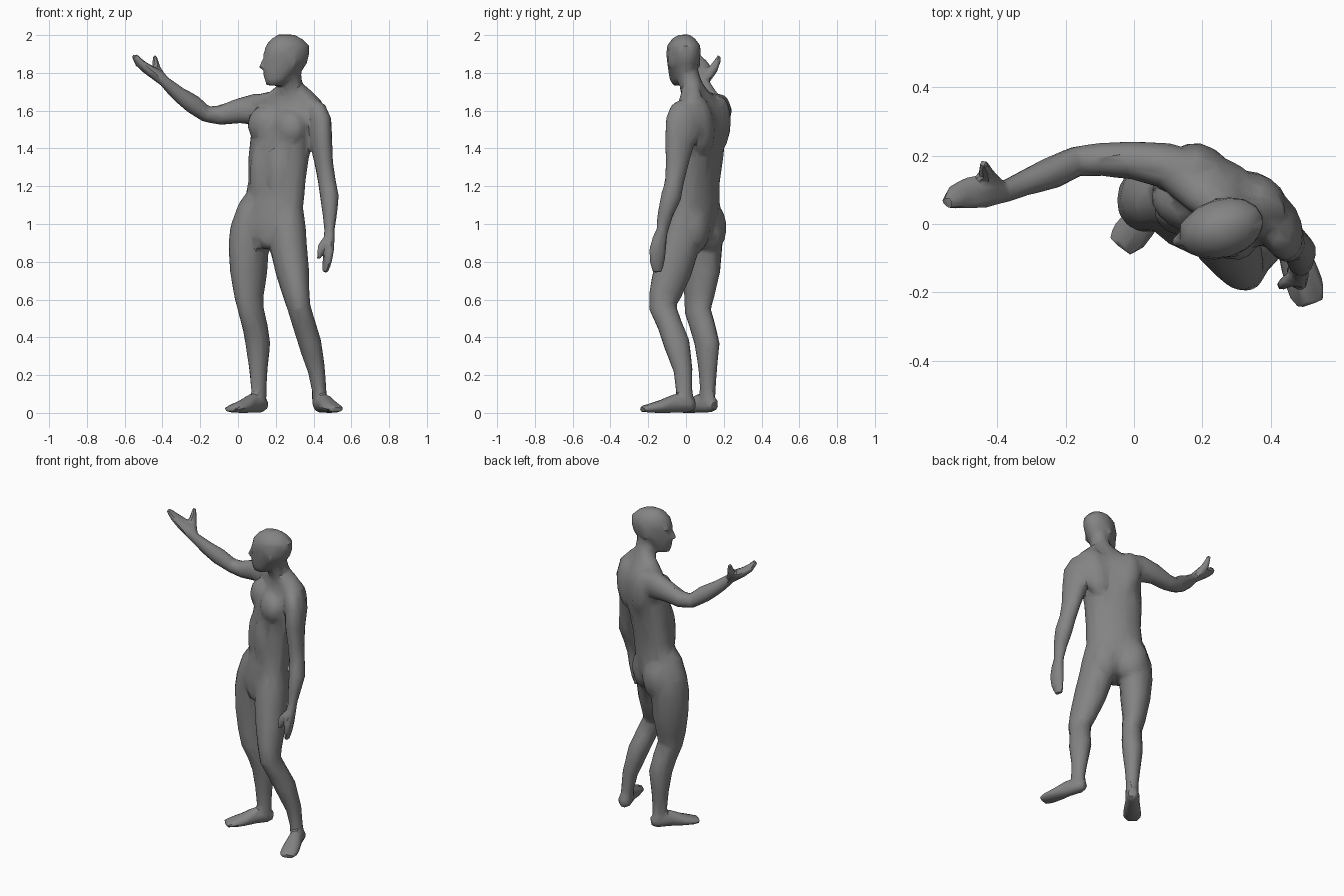
import bpy, bmesh
from math import sin, cos, pi
from mathutils import Vector as V, Matrix

bm = bmesh.new()
U = V((0.84, -0.54, 0))    # torso: towards its left side
F = V((-0.54, -0.84, 0))   # torso: forward
HF = V((-0.95, -0.3, 0))   # head: forward
HU = V((0.3, -0.95, 0))    # head: towards its left side
UP = V((0, 0, 1))


def loft(side, rows, flat=False, n=16):
    """Closed tube through elliptical sections (x, y, z, half width, half depth)."""
    pts = [V(r[:3]) for r in rows]
    rings = []
    for i, r in enumerate(rows):
        t = UP if flat else (pts[min(i + 1, len(pts) - 1)] - pts[max(i - 1, 0)]).normalized()
        u = V(side)
        u = (u - t * u.dot(t)).normalized()
        v = t.cross(u)
        rings.append([bm.verts.new(pts[i] + u * r[3] * cos(2 * pi * k / n) + v * r[4] * sin(2 * pi * k / n))
                      for k in range(n)])
    for a, b in zip(rings, rings[1:]):
        for k in range(n):
            bm.faces.new((a[k], a[(k + 1) % n], b[(k + 1) % n], b[k]))
    bm.faces.new(rings[0][::-1])
    bm.faces.new(rings[-1])


def blob(c, size, u=U, f=F, tilt=0.0):
    """Ellipsoid muscle, size along side / forward / up."""
    m = Matrix((u.normalized(), f.normalized(), UP)).transposed().to_4x4()
    m = Matrix.Translation(c) @ m @ Matrix.Rotation(tilt, 4, 'Y') @ Matrix.Diagonal((*size, 1))
    bmesh.ops.create_uvsphere(bm, u_segments=14, v_segments=9, radius=1, matrix=m)


# torso and neck
loft(U, [(.155, .03, .87, .09, .07), (.16, .04, .93, .165, .11), (.168, .045, 1.02, .185, .122),
         (.193, .045, 1.12, .172, .112), (.205, .05, 1.22, .167, .109), (.215, .06, 1.35, .175, .119),
         (.235, .066, 1.47, .182, .125), (.25, .072, 1.56, .195, .116), (.257, .08, 1.62, .183, .092),
         (.265, .06, 1.68, .12, .068), (.275, .035, 1.72, .07, .066), (.275, .01, 1.78, .06, .066),
         (.275, .0, 1.84, .055, .06)], flat=True)

# paired chest, shoulder blade, buttock and belly masses
for s in (-1, 1):
    blob(V((.238, .065, 1.515 - s * .01)) + U * s * .075 + F * .063, (.10, .068, .10))
    blob(V((.25, .072, 1.52)) + U * s * .09 - F * (.06 + s * .008), (.09, .065, .16), tilt=s * .2)
    blob(V((.168, .05, .98)) + U * s * .08 - F * .038, (.10, .087, .14))
    blob(V((.205, .057, 1.25)) + U * s * .05 + F * .07, (.07, .055, .19))
blob(V((.155, -.045, .92)), (.035, .035, .045))

# shoulder slopes
loft(F, [(.29, .03, 1.745, .045, .03), (.345, .025, 1.685, .06, .04), (.41, .015, 1.615, .065, .045)])
loft(F, [(.26, .05, 1.735, .045, .03), (.20, .085, 1.66, .06, .05), (.12, .15, 1.632, .06, .057)])

# head
loft(HU, [(.19, -.035, 1.732, .033, .04), (.21, -.03, 1.765, .055, .072), (.236, -.02, 1.81, .07, .105),
          (.25, -.015, 1.85, .08, .119), (.257, -.013, 1.90, .088, .126), (.262, -.012, 1.945, .085, .119),
          (.258, -.012, 1.98, .06, .085), (.254, -.012, 2.003, .028, .045)], flat=True)
# nose, brow, chin, mouth and ears
loft(HU, [(.15, -.045, 1.89, .012, .014), (.138, -.048, 1.855, .016, .018), (.132, -.05, 1.828, .023, .024),
          (.15, -.045, 1.812, .016, .014)], flat=True)
blob(V((.155, -.042, 1.892)), (.055, .02, .014), HU, HF)
blob(V((.165, -.042, 1.752)), (.026, .02, .018), HU, HF)
blob(V((.15, -.046, 1.788)), (.028, .016, .014), HU, HF)
for s in (-1, 1):
    blob(V((.27, -.01, 1.86)) + HU * s * .08, (.012, .022, .035), HU, HF)

# raised arm with open hand
loft(UP, [(.17, .14, 1.60, .088, .07), (.09, .172, 1.607, .084, .067), (0, .186, 1.598, .066, .056),
          (-.10, .189, 1.575, .051, .049), (-.17, .183, 1.583, .044, .045), (-.24, .15, 1.635, .051, .048),
          (-.32, .12, 1.692, .041, .038), (-.39, .09, 1.755, .029, .032), (-.43, .095, 1.79, .033, .048),
          (-.48, .092, 1.82, .028, .049), (-.52, .08, 1.852, .024, .039), (-.55, .06, 1.894, .014, .021)])
loft(UP, [(-.40, .105, 1.77, .03, .026), (-.432, .145, 1.82, .026, .024), (-.442, .18, 1.89, .014, .013)])

# hanging arm with relaxed hand
loft((1, .3, 0), [(.385, .005, 1.635, .035, .06), (.405, .003, 1.605, .058, .088), (.428, -.008, 1.54, .064, .104),
                  (.44, -.035, 1.43, .057, .081), (.455, -.047, 1.32, .048, .062), (.47, -.06, 1.23, .047, .052),
                  (.485, -.08, 1.14, .049, .055), (.486, -.11, 1.05, .038, .043), (.484, -.125, .97, .027, .032),
                  (.482, -.14, .92, .029, .04), (.48, -.15, .86, .027, .047), (.472, -.153, .80, .023, .042),
                  (.46, -.15, .743, .015, .026)])
loft((1, 0, 0), [(.475, -.15, .925, .02, .022), (.437, -.175, .88, .019, .018), (.427, -.18, .812, .012, .013)])

# legs, hip to ankle
loft((.75, -.66, 0), [(.125, .075, 1.17, .065, .068), (.092, .082, 1.08, .088, .1), (.066, .088, .97, .102, .114),
                      (.056, .084, .88, .1, .116), (.057, .08, .75, .09, .11), (.058, .07, .62, .07, .09),
                      (.07, .062, .54, .061, .077), (.092, .09, .45, .062, .072), (.106, .113, .36, .062, .07),
                      (.108, .115, .22, .046, .051), (.11, .115, .12, .038, .044), (.11, .11, .04, .04, .045)])
loft((.97, .25, 0), [(.275, .015, 1.13, .065, .07), (.265, -.005, 1.06, .085, .09), (.262, -.02, .97, .098, .105),
                     (.267, -.037, .88, .098, .109), (.288, -.072, .75, .088, .103), (.308, -.11, .63, .07, .088),
                     (.322, -.124, .56, .062, .074), (.348, -.09, .475, .062, .066), (.38, -.05, .37, .062, .071),
                     (.416, -.015, .22, .046, .051), (.43, -.01, .12, .038, .044), (.432, 0, .04, .04, .045)])

# feet, heel to toe
for heel, toe in (((.143, .157), (-.042, -.068)), ((.423, .047), (.519, -.235))):
    a, b = V((*heel, 0)), V((*toe, 0))
    d = (b - a).normalized()
    loft(d.cross(UP), [(*(a.lerp(b, t)[:2]), z, w, h) for t, z, w, h in
                       ((0, .042, .026, .03), (.12, .045, .042, .045), (.4, .05, .043, .05),
                        (.62, .034, .053, .036), (.85, .024, .057, .024), (1, .02, .042, .017))])

bmesh.ops.recalc_face_normals(bm, faces=bm.faces)
me = bpy.data.meshes.new("body")
bm.to_mesh(me)
bm.free()
body = bpy.data.objects.new("body", me)
bpy.context.collection.objects.link(body)
bpy.context.view_layer.objects.active = body
body.select_set(True)

# fuse the parts into one skin, soften the joins, then thin it to broad planes
rm = body.modifiers.new("fuse", 'REMESH')
rm.mode, rm.voxel_size = 'VOXEL', .008
sm = body.modifiers.new("soften", 'SMOOTH')
sm.factor, sm.iterations = .5, 12
dc = body.modifiers.new("planes", 'DECIMATE')
dc.ratio = .03
for name in ("fuse", "soften", "planes"):
    bpy.ops.object.modifier_apply(modifier=name)

# set the soles flat on the floor
low = min(v.co.z for v in body.data.vertices)
for v in body.data.vertices:
    v.co.z = max(v.co.z - max(low, 0), 0)
bpy.ops.object.shade_smooth_by_angle(angle=.6)

# dark grey skin
mat = bpy.data.materials.new("dark_grey")
mat.diffuse_color = (.23, .23, .23, 1)
body.data.materials.clear()
body.data.materials.append(mat)
